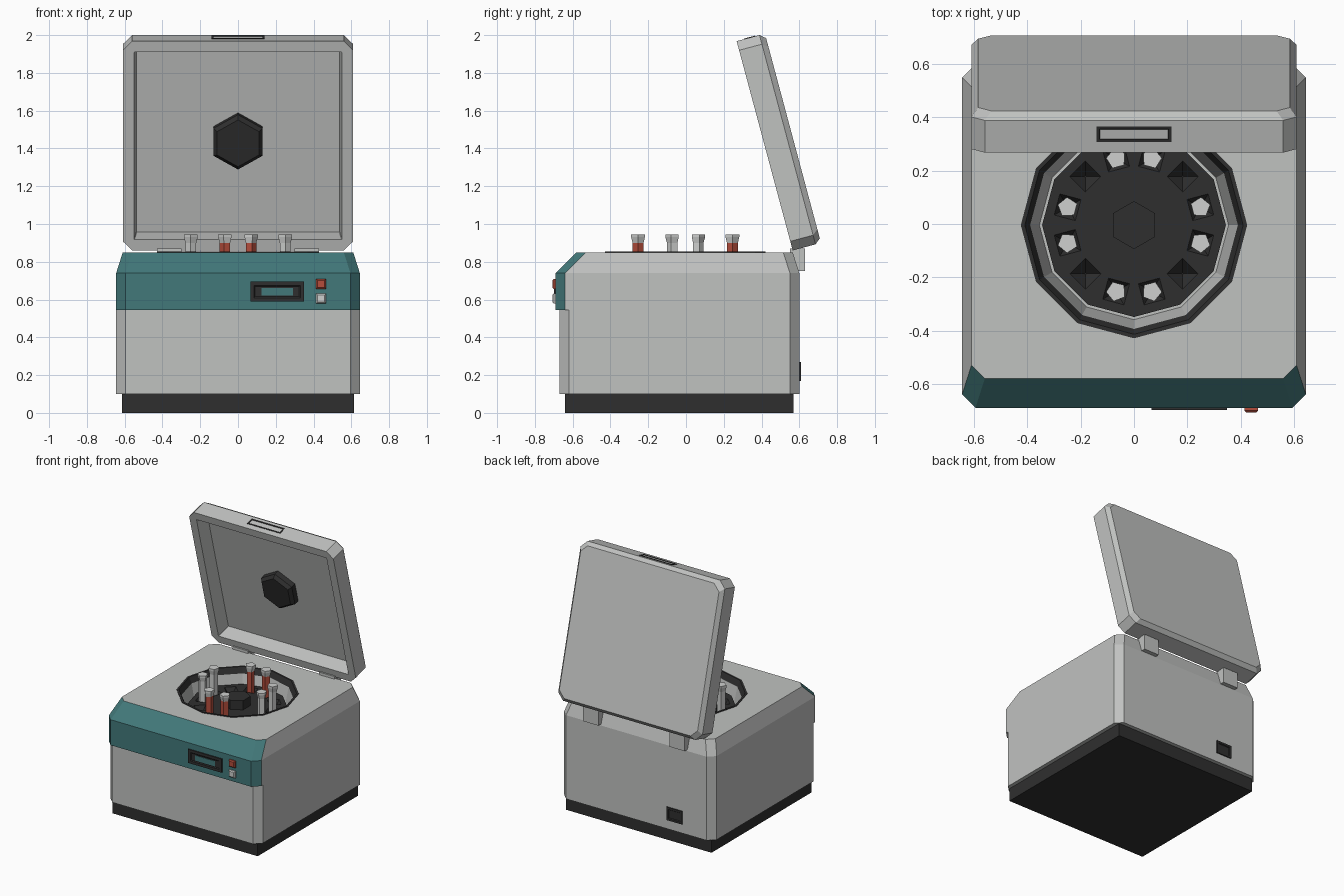
import bpy
import bmesh
from math import sin, cos, pi, radians
from mathutils import Matrix, Vector

if "Cube" in bpy.data.objects:
    bpy.data.objects.remove(bpy.data.objects["Cube"])


def material(name, *rgb):
    m = bpy.data.materials.new(name)
    m.use_nodes = True
    m.diffuse_color = (*rgb, 1)
    m.node_tree.nodes["Principled BSDF"].inputs["Base Color"].default_value = (*rgb, 1)
    return m


GREY = material("light grey", 0.53, 0.54, 0.53)
TEAL = material("teal", 0.055, 0.19, 0.195)
DARK = material("charcoal", 0.028, 0.028, 0.028)
RED = material("red", 0.46, 0.075, 0.045)
PALE = material("pale tube", 0.62, 0.63, 0.62)


def box_ring(hx, y0, y1, z, c=0.0):
    """Rectangle, with cut corners when c is given."""
    if not c:
        return [(-hx, y0, z), (hx, y0, z), (hx, y1, z), (-hx, y1, z)]
    return [(-hx + c, y0, z), (hx - c, y0, z), (hx, y0 + c, z), (hx, y1 - c, z),
            (hx - c, y1, z), (-hx + c, y1, z), (-hx, y1 - c, z), (-hx, y0 + c, z)]


def ngon(n, r, z, phase=0.0, x=0.0, y=0.0):
    return [(x + r * cos(phase + 2 * pi * i / n), y + r * sin(phase + 2 * pi * i / n), z)
            for i in range(n)]


def loft(name, rings, mat, matrix=Matrix(), loop=False):
    """Skin a stack of rings; cap the ends, or close the stack into a loop."""
    bm = bmesh.new()
    vs = [[bm.verts.new(matrix @ Vector(p)) for p in r] for r in rings]
    n = len(vs[0])
    pairs = list(zip(vs, vs[1:] + vs[:1])) if loop else list(zip(vs, vs[1:]))
    for a, b in pairs:
        for i in range(n):
            j = (i + 1) % n
            bm.faces.new((a[i], a[j], b[j], b[i]))
    if not loop:
        bm.faces.new(vs[0])
        bm.faces.new(vs[-1])
    bmesh.ops.recalc_face_normals(bm, faces=bm.faces)
    me = bpy.data.meshes.new(name)
    bm.to_mesh(me)
    bm.free()
    me.materials.append(mat)
    ob = bpy.data.objects.new(name, me)
    bpy.context.collection.objects.link(ob)
    return ob


def cut(target, cutter):
    """Subtract the cutter, then remove it."""
    mod = target.modifiers.new("cut", 'BOOLEAN')
    mod.operation = 'DIFFERENCE'
    mod.solver = 'EXACT'
    mod.object = cutter
    deps = bpy.context.evaluated_depsgraph_get()
    me = bpy.data.meshes.new_from_object(target.evaluated_get(deps))
    target.modifiers.clear()
    target.data = me
    bpy.data.objects.remove(cutter)


def panel(name, w, h, matrix, border):
    """Thin dark plate with a sunken middle."""
    def r(k, z):
        return box_ring(w / 2 - k, k - h / 2, h / 2 - k, z)
    return loft(name, [r(0, -0.01), r(0, 0.008), r(border, 0.008), r(border * 1.3, 0.002)],
                DARK, matrix)


def at(x, y, z, angle):
    return Matrix.Translation((x, y, z)) @ Matrix.Rotation(radians(angle), 4, 'X')


# Base and cabinet
loft("base", [box_ring(0.615, -0.64, 0.57, z) for z in (0, 0.105)], DARK)
loft("lower_body", [box_ring(0.645, -0.67, 0.6, z, 0.05) for z in (0.1, 0.545)], GREY)
upper = loft("upper_body", [box_ring(0.645, -0.69, 0.6, 0.545, 0.05),
                            box_ring(0.645, -0.69, 0.6, 0.74, 0.05),
                            box_ring(0.61, -0.58, 0.565, 0.85, 0.05)], GREY)
upper.data.materials.append(TEAL)
for f in upper.data.polygons:
    f.material_index = int(f.normal.y < -0.1)

# Chamber: opening, gasket and bowl
CY = -0.004


def turned(name, profile, mat):
    return loft(name, [ngon(12, r, z, 0, 0, CY) for r, z in profile], mat, loop=True)


cut(upper, loft("opening_cutter", [ngon(12, 0.415, z, 0, 0, CY) for z in (0.6, 0.9)], GREY))
turned("gasket", [(0.425, 0.84), (0.425, 0.854), (0.41, 0.854), (0.39, 0.81), (0.41, 0.8)], DARK)
loft("bowl", [ngon(12, r, z, 0, 0, CY) for r, z in
              ((0.41, 0.61), (0.41, 0.81), (0.39, 0.81), (0.355, 0.64))], GREY)

# Rotor with twelve sockets, tubes in all but the diagonal ones
rotor = loft("rotor", [ngon(12, 0.345, z, 0, 0, CY) for z in (0.64, 0.75)], DARK)
loft("rotor_hub", [ngon(6, r, z, pi / 2, 0, CY) for r, z in ((0.09, 0.74), (0.09, 0.82))], DARK)
for k in range(12):
    a = radians(15 + 30 * k)
    x, y = 0.258 * cos(a), CY + 0.258 * sin(a)
    cut(rotor, loft("socket_cutter", [ngon(4, r, z, a + pi / 4, x, y) for r, z in
                                      ((0.004, 0.69), (0.058, 0.75), (0.06, 0.752))], DARK))
    if k % 3 == 1:
        continue
    filled = abs(y - CY) > abs(x)
    loft(f"tube_{k}", [ngon(5, r, z, a, x, y) for r, z in ((0.018, 0.68), (0.03, 0.73), (0.03, 0.9))],
         RED if filled else PALE)
    loft(f"tube_cap_{k}", [ngon(5, r, z, a, x, y) for r, z in
                           ((0.029, 0.895), (0.038, 0.93), (0.038, 0.945))], PALE)

# Open lid, hollow on its inner side
LID = at(0, 0.565, 0.86, 105)
loft("lid", [box_ring(0.538, 0.072, 1.075, -0.11, 0.002),
             box_ring(0.55, 0.06, 1.087, 0, 0.002),
             box_ring(0.61, 0, 1.147, 0, 0.05),
             box_ring(0.61, 0, 1.147, -0.125, 0.05),
             box_ring(0.585, 0.025, 1.122, -0.155, 0.05)], GREY, LID)
loft("lid_knob", [ngon(6, r, z, pi / 2, 0, 0.575) for r, z in
                  ((0.15, -0.115), (0.15, -0.07), (0.128, -0.045))], DARK, LID)
panel("lid_handle", 0.28, 0.06, LID @ at(0, 1.142, -0.072, -90), 0.01)

# Hinges
for side, x in (("right", -0.365), ("left", 0.365)):
    loft(f"hinge_{side}", [box_ring(0.065, 0.55, 0.63, z) for z in (0.75, 0.87)], GREY,
         Matrix.Translation((x, 0, 0)))

# Front controls and rear power socket
panel("display_frame", 0.285, 0.105, at(0.2075, -0.69, 0.642, 90), 0.02)
loft("display_screen", [box_ring(0.083, -0.02, 0.02, z) for z in (0, 0.005)], TEAL,
     at(0.2075, -0.69, 0.641, 90))
for name, z, mat in (("start_button", 0.683, RED), ("stop_button", 0.605, PALE)):
    loft(name, [box_ring(s, -s, s, d) for s, d in ((0.026, -0.01), (0.026, 0.01), (0.019, 0.017))],
         mat, at(0.44, -0.69, z, 90))
panel("power_socket", 0.13, 0.1, at(-0.325, 0.6, 0.22, -90), 0.015)
